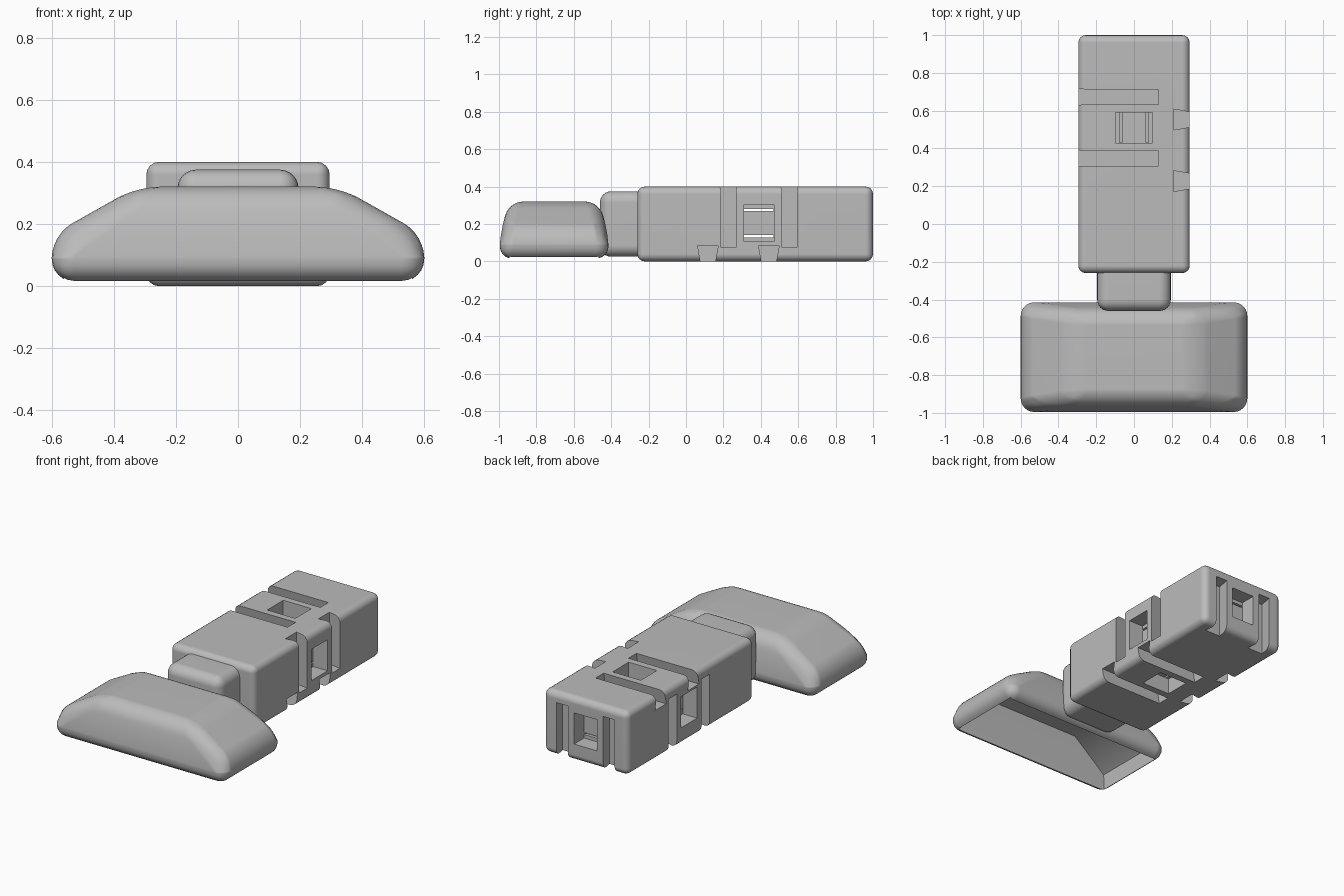
import bpy, bmesh, math
from mathutils import Vector

cube = bpy.data.objects.get("Cube")
if cube:
    bpy.data.objects.remove(cube, do_unlink=True)

gray = bpy.data.materials.new("light gray plastic")
gray.use_nodes = True
gray.diffuse_color = (0.5, 0.5, 0.5, 1)
gray.node_tree.nodes["Principled BSDF"].inputs["Base Color"].default_value = (0.5, 0.5, 0.5, 1)


def loft(name, rings):
    """Closed solid through a stack of rings with equal point counts."""
    bm = bmesh.new()
    loops = [[bm.verts.new(p) for p in ring] for ring in rings]
    n = len(loops[0])
    for a, b in zip(loops, loops[1:]):
        for i in range(n):
            j = (i + 1) % n
            bm.faces.new((a[i], a[j], b[j], b[i]))
    bm.faces.new(loops[0][::-1])
    bm.faces.new(loops[-1])
    bmesh.ops.recalc_face_normals(bm, faces=bm.faces)
    mesh = bpy.data.meshes.new(name)
    bm.to_mesh(mesh)
    bm.free()
    obj = bpy.data.objects.new(name, mesh)
    bpy.context.collection.objects.link(obj)
    mesh.materials.append(gray)
    return obj


def rect(hx, hy, z, cy=0.0):
    return [(sx * hx, cy + sy * hy, z) for sx, sy in ((-1, -1), (1, -1), (1, 1), (-1, 1))]


def activate(obj):
    bpy.ops.object.select_all(action="DESELECT")
    obj.select_set(True)
    bpy.context.view_layer.objects.active = obj


def round_edges(obj, width, segments):
    activate(obj)
    mod = obj.modifiers.new("Round", "BEVEL")
    mod.width, mod.segments = width, segments
    mod.limit_method = "ANGLE"
    mod.angle_limit = math.radians(10)
    bpy.ops.object.modifier_apply(modifier=mod.name)


def cut(obj, cutter):
    activate(obj)
    mod = obj.modifiers.new("Cut", "BOOLEAN")
    mod.operation, mod.solver, mod.object = "DIFFERENCE", "EXACT", cutter
    bpy.ops.object.modifier_apply(modifier=mod.name)
    bpy.data.objects.remove(cutter, do_unlink=True)


def finish(obj):
    activate(obj)
    bpy.ops.object.shade_smooth_by_angle(angle=math.radians(32))
    mod = obj.modifiers.new("Flat Faces", "WEIGHTED_NORMAL")
    mod.keep_sharp = True


# Long body block
body = loft("body", [rect(0.295, 0.63, z, 0.37) for z in (0, 0.4)])
round_edges(body, 0.04, 4)

# Each socket face: centre, across, open direction, outward normal
X, Y, Z = Vector((1, 0, 0)), Vector((0, 1, 0)), Vector((0, 0, 1))
sockets = [
    (Vector((0, 0.51, 0.4)), Y, -X, Z),
    (Vector((0.295, 0.39, 0.205)), Y, Z, X),
    (Vector((-0.295, 0.39, 0.205)), Y, -Z, -X),
    (Vector((0, 0.28, 0)), Y, X, -Z),
    (Vector((0, 1, 0.205)), X, -Z, Y),
]


def socket_prism(face, section, v0, v1):
    centre, u, v, n = face
    return loft("cutter", [[centre + u * a + v * s + n * d for a, d in section] for s in (v0, v1)])


def box_section(half, depth):
    return [(-half, -depth), (half, -depth), (half, 0.05), (-half, 0.05)]


for face in sockets:
    # Dovetail grooves, closed at one end
    for side in (-0.163, 0.163):
        dovetail = [(side - 0.055, -0.085), (side + 0.055, -0.085),
                    (side + 0.033, 0.04), (side - 0.033, 0.04)]
        cut(body, socket_prism(face, dovetail, -0.13, 0.36))
    # Window pocket with a narrow deep slit near each end
    cut(body, socket_prism(face, box_section(0.08, 0.1), -0.098, 0.098))
    for end in (-0.07, 0.07):
        cut(body, socket_prism(face, box_section(0.079, 0.3), end - 0.006, end + 0.006))
finish(body)

# Neck joining the body and the head
neck = loft("neck", [rect(0.195, 0.14, z, -0.32) for z in (0.025, 0.375)])
round_edges(neck, 0.06, 6)
finish(neck)

# Wide head shell with sloping ends, hollow underneath
HEAD_Y = -0.705
head = loft("head", [rect(0.6, 0.295, 0.015, HEAD_Y), rect(0.6, 0.285, 0.165, HEAD_Y),
                     rect(0.325, 0.24, 0.32, HEAD_Y)])
round_edges(head, 0.072, 6)
hollow = loft("cutter", [rect(0.565, 0.24, -0.05, HEAD_Y), rect(0.555, 0.235, 0.12, HEAD_Y),
                         rect(0.305, 0.2, 0.275, HEAD_Y)])
cut(head, hollow)
finish(head)
